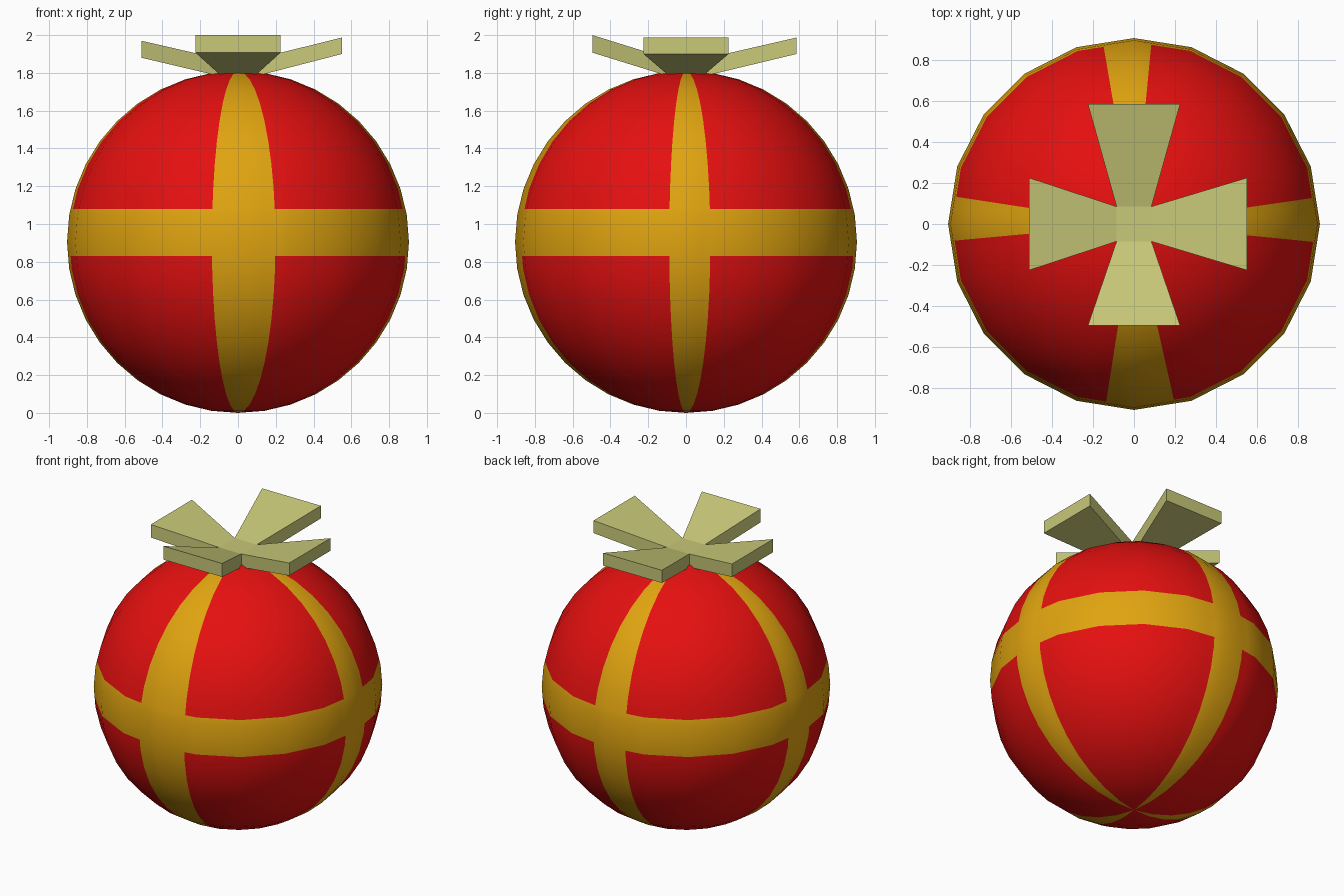
import bpy, bmesh, math
from mathutils import Vector

if "Cube" in bpy.data.objects:
    bpy.data.objects.remove(bpy.data.objects["Cube"])


def material(name, rgb):
    m = bpy.data.materials.new(name)
    m.diffuse_color = (*rgb, 1)
    m.use_nodes = True
    m.node_tree.nodes["Principled BSDF"].inputs["Base Color"].default_value = m.diffuse_color
    return m


red = material("red", (0.79, 0.005, 0.005))
gold = material("gold", (0.745, 0.37, 0.005))
khaki = material("khaki", (0.58, 0.58, 0.19))


def add_object(name, bm, mats):
    mesh = bpy.data.meshes.new(name)
    bm.to_mesh(mesh)
    bm.free()
    for m in mats:
        mesh.materials.append(m)
    ob = bpy.data.objects.new(name, mesh)
    bpy.context.collection.objects.link(ob)
    return ob


# Ball with painted gold bands, cut into the sphere
R = 0.905
BAND_LOW, BAND_HIGH = 0.83, 1.08
# Vertical bands: (start, end) longitude in degrees, from +x counter-clockwise
BANDS = [(-5.7, 8.3), (84.5, 99.7), (171.3, 185.3), (261.1, 282.8)]

bm = bmesh.new()
bmesh.ops.create_uvsphere(bm, u_segments=20, v_segments=20, radius=R)
bmesh.ops.translate(bm, verts=bm.verts, vec=(0, 0, R))


def cut(point, normal):
    bmesh.ops.bisect_plane(bm, geom=bm.verts[:] + bm.edges[:] + bm.faces[:],
                           plane_co=point, plane_no=normal, dist=1e-5)


for z in (BAND_LOW, BAND_HIGH):
    cut((0, 0, z), (0, 0, 1))
for band in BANDS:
    for deg in band:
        a = math.radians(deg)
        cut((0, 0, R), (-math.sin(a), math.cos(a), 0))

for f in bm.faces:
    f.smooth = True
    c = f.calc_center_median()
    lon = math.degrees(math.atan2(c.y, c.x))
    on_vertical = any((lon - s) % 360 < e - s for s, e in BANDS)
    f.material_index = int(on_vertical or BAND_LOW < c.z < BAND_HIGH)
add_object("ball", bm, [red, gold])

# Bow: centre block and four flared, upward-tilted flat loops
INNER, OUTER = 0.085, 0.225
Z_LOW, Z_HIGH = 1.78, 1.872
LOOPS = {  # direction, reach, end bottom, end top
    "bow_right": ((1, 0), 0.55, 1.90, 1.987),
    "bow_back": ((0, 1), 0.585, 1.90, 1.987),
    "bow_left": ((-1, 0), 0.51, 1.88, 1.97),
    "bow_front": ((0, -1), 0.495, 1.907, 2.0),
}


def slab(name, direction, start, end):
    """Solid between two vertical rectangles (distance, half width, low, high)."""
    d = Vector((*direction, 0))
    s = Vector((-d.y, d.x, 0))
    b = bmesh.new()
    for dist, w, low, high in (start, end):
        for side, z in ((-w, low), (w, low), (w, high), (-w, high)):
            b.verts.new(d * dist + s * side + Vector((0, 0, z)))
    bmesh.ops.convex_hull(b, input=b.verts[:])
    bmesh.ops.dissolve_limit(b, angle_limit=0.01, verts=b.verts[:], edges=b.edges[:])
    bmesh.ops.recalc_face_normals(b, faces=b.faces[:])
    add_object(name, b, [khaki])


slab("bow_centre", (1, 0), (-INNER, INNER, Z_LOW, Z_HIGH), (INNER, INNER, Z_LOW, Z_HIGH))
for name, (direction, reach, low, high) in LOOPS.items():
    slab(name, direction, (INNER, INNER, Z_LOW, Z_HIGH), (reach, OUTER, low, high))
